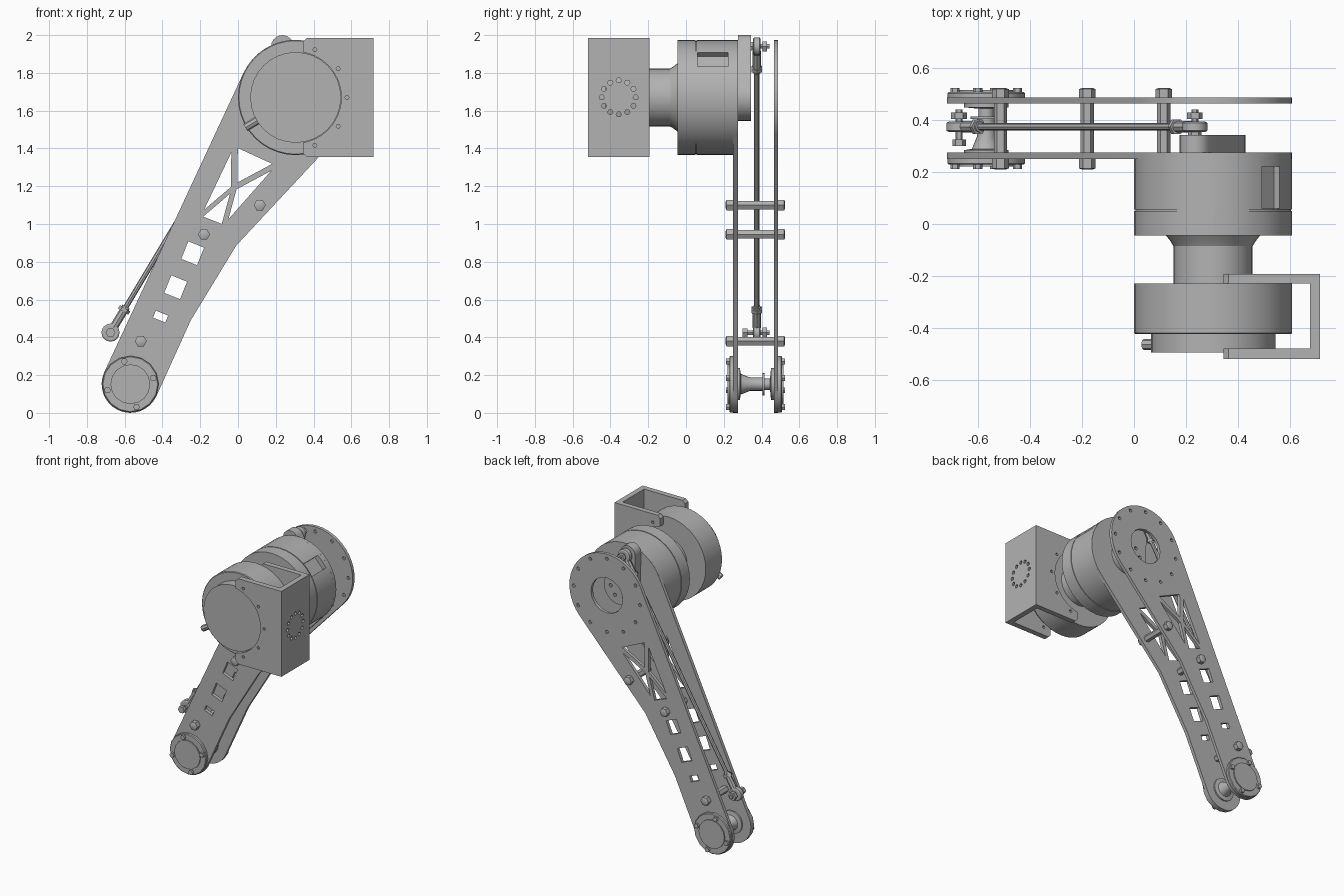
import bpy, bmesh
from math import sin, cos, radians, degrees, acos, atan2, pi
from mathutils import Vector, Matrix

if "Cube" in bpy.data.objects:
    bpy.data.objects.remove(bpy.data.objects["Cube"])

grey = bpy.data.materials.new("machined_grey")
grey.use_nodes = True
colour = (0.45, 0.45, 0.45, 1)
grey.diffuse_color = colour
grey.node_tree.nodes["Principled BSDF"].inputs["Base Color"].default_value = colour

HIP, KNEE = (0.305, 1.67), (-0.57, 0.152)
CRANK, ROD_END = (0.235, 1.94), (-0.675, 0.425)
parts = []


def add(name, mesh):
    mesh.materials.clear()
    mesh.materials.append(grey)
    ob = bpy.data.objects.new(name, mesh)
    bpy.context.collection.objects.link(ob)
    parts.append(ob)
    return ob


def from_bm(name, bm):
    bmesh.ops.recalc_face_normals(bm, faces=bm.faces)
    mesh = bpy.data.meshes.new(name)
    bm.to_mesh(mesh)
    bm.free()
    return add(name, mesh)


def arc(c, r, a0, a1, n=16):
    angles = [radians(a0 + (a1 - a0) * i / n) for i in range(n + 1)]
    return [(c[0] + r * cos(a), c[1] + r * sin(a)) for a in angles]


def ring(c, r, n=12):
    return arc(c, r, 0, 360, n)[:-1]


def ring_of_holes(c, radius, r, count):
    return [ring(p, r, 6) for p in ring(c, radius, count)]


def plate(name, loops, lo, hi, sideways=False):
    """Outline with holes drawn in xz (or yz), extruded from lo to hi."""
    curve = bpy.data.curves.new(name, "CURVE")
    curve.dimensions, curve.fill_mode = "2D", "BOTH"
    curve.extrude = (hi - lo) / 2
    for loop in loops:
        s = curve.splines.new("POLY")
        s.points.add(len(loop) - 1)
        for p, (u, v) in zip(s.points, loop):
            p.co = (u, v, 0, 1)
        s.use_cyclic_u = True
    tmp = bpy.data.objects.new("tmp", curve)
    bpy.context.collection.objects.link(tmp)
    deps = bpy.context.evaluated_depsgraph_get()
    mesh = bpy.data.meshes.new_from_object(tmp.evaluated_get(deps))
    bpy.data.objects.remove(tmp)
    mid = (lo + hi) / 2
    turn = Matrix.Rotation(pi / 2, 4, "X")
    if sideways:
        turn = Matrix.Rotation(pi / 2, 4, "Z") @ turn
    mesh.transform(Matrix.Translation((mid, 0, 0) if sideways else (0, mid, 0)) @ turn)
    bm = bmesh.new()
    bm.from_mesh(mesh)
    bmesh.ops.remove_doubles(bm, verts=bm.verts, dist=0.0001)
    return from_bm(name, bm)


def lathe(name, c, profile, n=32):
    """Turned part along y, from (y, radius) pairs."""
    bm = bmesh.new()
    rings = [[bm.verts.new((x, y, z)) for x, z in ring(c, r, n)] for y, r in profile]
    for a, b in zip(rings, rings[1:]):
        for i in range(n):
            bm.faces.new((a[i], a[i - 1], b[i - 1], b[i]))
    bm.faces.new(rings[0])
    bm.faces.new(rings[-1])
    return from_bm(name, bm)


def rod(name, a, b, r, n=8):
    a, b = Vector(a), Vector(b)
    bm = bmesh.new()
    bmesh.ops.create_cone(bm, cap_ends=True, segments=n, radius1=r, radius2=r, depth=(b - a).length)
    turn = (b - a).to_track_quat("Z", "Y").to_matrix().to_4x4()
    bm.transform(Matrix.Translation((a + b) / 2) @ turn)
    return from_bm(name, bm)


def cut_block(target, c, angle, radial, half_width, y0, y1):
    """Cut a block lying along a radius out of a turned part."""
    bm = bmesh.new()
    bmesh.ops.create_cube(bm, size=1)
    size = Matrix.Diagonal((radial[1] - radial[0], y1 - y0, 2 * half_width, 1))
    shift = Matrix.Translation((sum(radial) / 2, 0, 0))
    turn = Matrix.Rotation(-radians(angle), 4, "Y")
    bm.transform(Matrix.Translation((c[0], (y0 + y1) / 2, c[1])) @ turn @ shift @ size)
    cutter = from_bm("cutter", bm)
    cutter.hide_render = True
    mod = target.modifiers.new("cut", "BOOLEAN")
    mod.operation, mod.object, mod.solver = "DIFFERENCE", cutter, "EXACT"
    deps = bpy.context.evaluated_depsgraph_get()
    mesh = bpy.data.meshes.new_from_object(target.evaluated_get(deps))
    target.modifiers.clear()
    target.data = mesh
    parts.remove(cutter)
    bpy.data.objects.remove(cutter)


# Leg side plates with lattice and lightening holes
outline = arc(HIP, 0.305, 155, -42, 24) + [(-0.01, 0.885), (-0.25, 0.49)] + arc(KNEE, 0.152, -25, -205)
quad = [Vector(p) for p in ((-0.02, 1.43), (0.22, 1.32), (-0.08, 0.98), (-0.21, 1.03))]
middle = sum(quad, Vector((0, 0))) / 4
holes = []
for i in range(4):
    tri = [quad[i - 1], quad[i], middle]
    centre = sum(tri, Vector((0, 0))) / 3
    holes.append([tuple(centre + (p - centre) * 0.76) for p in tri])
for x, z, w, h in ((-0.24, 0.845, 0.045, 0.05), (-0.33, 0.665, 0.045, 0.05), (-0.41, 0.51, 0.035, 0.02)):
    tilt = Matrix.Rotation(radians(-22), 2)
    holes.append([tuple(Vector((x, z)) + tilt @ Vector((i * w, j * h)))
                  for i, j in ((-1, -1), (1, -1), (1, 1), (-1, 1))])
hip_holes = [ring(HIP, 0.13, 16)] + ring_of_holes(HIP, 0.27, 0.013, 12)
plate("front_leg_plate", [outline] + holes, 0.25, 0.275)
plate("rear_leg_plate", [outline] + holes + hip_holes, 0.465, 0.488)

# Spacers between the plates, with bolt heads
for x, z in ((-0.18, 0.945), (0.115, 1.10), (-0.515, 0.38)):
    lathe("leg_spacer", (x, z), [(0.21, 0.02), (0.215, 0.032), (0.25, 0.032), (0.25, 0.026),
                                 (0.488, 0.026), (0.488, 0.032), (0.52, 0.032), (0.525, 0.02)], 6)

# Knee caps, bolts and axle
for side in (-1, 1):
    y = lambda d: 0.369 + side * d
    lathe("knee_cap", KNEE, [(y(0.115), 0.15), (y(0.135), 0.15), (y(0.14), 0.145),
                             (y(0.14), 0.105), (y(0.148), 0.105)], 16)
    for p in arc(KNEE, 0.125, 15, 285, 3):
        lathe("knee_bolt", p, [(y(0.13), 0.018), (y(0.156), 0.018)], 6)
lathe("knee_axle", KNEE, [(0.27, 0.085), (0.285, 0.085), (0.29, 0.055), (0.34, 0.035), (0.405, 0.035),
                          (0.405, 0.06), (0.415, 0.06), (0.415, 0.03), (0.445, 0.03), (0.45, 0.085),
                          (0.47, 0.085)], 16)

# Knee drive motor with recessed windows
motor = lathe("knee_motor", HIP, [(-0.045, 0.305), (0.05, 0.305), (0.05, 0.3), (0.056, 0.3),
                                  (0.056, 0.305), (0.27, 0.305), (0.275, 0.3)], 40)
cut_block(motor, HIP, 42, (0.27, 0.4), 0.05, 0.06, 0.222)
cut_block(motor, HIP, 100, (0.27, 0.4), 0.055, -0.02, 0.05)
lathe("motor_neck", HIP, [(-0.24, 0.153), (-0.085, 0.153), (-0.065, 0.165), (-0.04, 0.185)])

# Hip motor, end cap and cable stub
motor = lathe("hip_motor", HIP, [(-0.425, 0.3), (-0.42, 0.305), (-0.23, 0.305)], 40)
cut_block(motor, HIP, 138, (0.27, 0.4), 0.05, -0.41, -0.25)
cap = lathe("hip_motor_cap", HIP, [(-0.495, 0.24), (-0.42, 0.24)])
cut_block(cap, HIP, 211, (0.12, 0.4), 0.028, -0.52, -0.445)
stub = [(HIP[0] + r * cos(radians(211)), -0.465, HIP[1] + r * sin(radians(211))) for r in (0.13, 0.31)]
rod("cable_stub", *stub, 0.022)

# Bracket around the hip motor
cheek = [(0.365, 1.355), (0.718, 1.355), (0.718, 1.985), (0.365, 1.985), (0.345, 1.965)]
cheek += arc(HIP, 0.242, 80.4, -80.4, 20) + [(0.345, 1.375)]
bolts = [ring(p, 0.011, 6) for p in arc(HIP, 0.272, -68, 68, 4)]
plate("bracket_front", [cheek] + bolts, -0.52, -0.48)
plate("bracket_rear", [cheek] + bolts, -0.23, -0.192)
wall = [(-0.52, 1.355), (-0.192, 1.355), (-0.192, 1.985), (-0.52, 1.985)]
plate("bracket_wall", [wall] + ring_of_holes((-0.356, 1.67), 0.09, 0.014, 12), 0.678, 0.718, True)

# Crank on the knee motor
dx, dz = CRANK[0] - HIP[0], CRANK[1] - HIP[1]
lean = degrees(atan2(dz, dx))
spread = degrees(acos((0.125 - 0.06) / (dx * dx + dz * dz) ** 0.5))
crank = arc(HIP, 0.125, lean + spread, lean + 360 - spread) + arc(CRANK, 0.06, lean - spread, lean + spread, 8)
plate("crank", [crank] + ring_of_holes(HIP, 0.07, 0.014, 6), 0.275, 0.343)

# Push rod with ball ends and pivot bolts
low, high = Vector((ROD_END[0], 0.375, ROD_END[1])), Vector((CRANK[0], 0.375, CRANK[1]))
way = (high - low).normalized()
rod("push_rod", low + way * 0.1, high - way * 0.1, 0.014)
for p, w, y0 in ((low, way, 0.3), (high, -way, 0.34)):
    c = (p.x, p.z)
    rod("rod_end_socket", p + w * 0.03, p + w * 0.16, 0.022)
    rod("rod_end_nut", p + w * 0.13, p + w * 0.15, 0.032, 6)
    lathe("rod_end_eye", c, [(0.355, 0.04), (0.36, 0.048), (0.39, 0.048), (0.395, 0.04)], 16)
    lathe("pivot_bolt", c, [(y0, 0.026), (y0 + 0.025, 0.026), (y0 + 0.025, 0.014), (0.405, 0.014),
                            (0.405, 0.03), (0.43, 0.03), (0.43, 0.014), (0.442, 0.014)], 6)

bpy.ops.object.select_all(action="DESELECT")
for ob in parts:
    ob.select_set(True)
bpy.context.view_layer.objects.active = parts[0]
bpy.ops.object.shade_smooth_by_angle(angle=radians(30))
